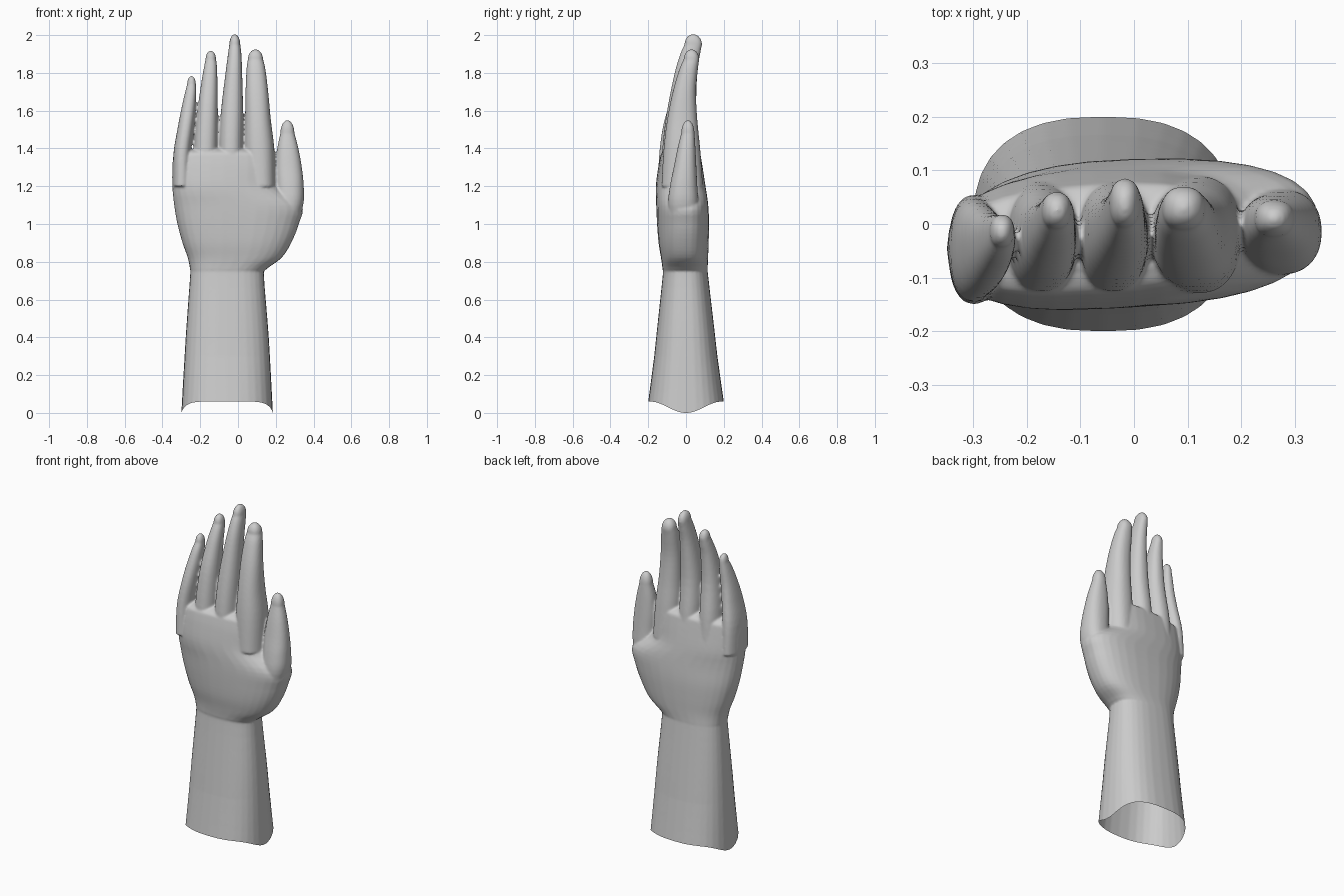
import bpy, bmesh, math

if "Cube" in bpy.data.objects:
    bpy.data.objects.remove(bpy.data.objects["Cube"])

N = 32  # points around each section


def spline(a, b, c, d, t):
    return 0.5 * (2*b + (c - a)*t + (2*a - 5*b + 4*c - d)*t*t + (3*b - a - 3*c + d)*t**3)


def loft(bm, stations, tip_z, power=2.3, tilt=0.0):
    """Closed loft through sections (z, x0, x1, y0, y1), ending in a rounded tip."""
    rows = []
    last = len(stations) - 1
    for i in range(last):
        ctrl = [stations[max(0, min(last, i + k))] for k in (-1, 0, 1, 2)]
        for s in range(4):
            rows.append([spline(*v, s / 4) for v in zip(*ctrl)])
    z, x0, x1, y0, y1 = stations[-1]
    for k in range(8):
        a = k / 8 * math.pi / 2
        cx, cy, f = (x0 + x1) / 2, (y0 + y1) / 2, math.cos(a)
        rows.append([z + (tip_z - z) * math.sin(a), cx + (x0 - cx)*f, cx + (x1 - cx)*f,
                     cy + (y0 - cy)*f, cy + (y1 - cy)*f])
    rings = []
    for z, x0, x1, y0, y1 in rows:
        ring = []
        for k in range(N):
            a = 2 * math.pi * k / N
            c, s = math.cos(a), math.sin(a)
            x = (x0 + x1)/2 + (x1 - x0)/2 * math.copysign(abs(c)**(2/power), c)
            y = (y0 + y1)/2 + (y1 - y0)/2 * math.copysign(abs(s)**(2/power), s)
            lean = tilt * min(1, max(0, (z - 0.75) / 0.4))
            ring.append(bm.verts.new((x, y + lean * x, z)))
        rings.append(ring)
    for r, q in zip(rings, rings[1:]):
        for k in range(N):
            bm.faces.new((r[k], r[(k+1) % N], q[(k+1) % N], q[k]))
    bm.faces.new(rings[0][::-1])
    tip = bm.verts.new((sum(rows[-1][1:3])/2, sum(rows[-1][3:5])/2, tip_z))
    for k in range(N):
        bm.faces.new((rings[-1][k], rings[-1][(k+1) % N], tip))


bm = bmesh.new()

# forearm, wrist and palm
loft(bm, [(-.1, -.305, .19, -.213, .213), (0, -.30, .185, -.2, .2),
          (.4, -.277, .163, -.158, .155), (.72, -.254, .138, -.124, .118),
          (.76, -.254, .150, -.124, .115), (.82, -.266, .230, -.132, .117),
          (.9, -.294, .282, -.145, .120), (1.0, -.321, .322, -.152, .121),
          (1.1, -.338, .338, -.155, .115), (1.2, -.348, .21, -.153, .105),
          (1.3, -.348, .20, -.140, .090), (1.36, -.343, .195, -.128, .08)],
     1.405, 2.5, 0.06)

# thumb
loft(bm, [(.95, .17, .30, -.08, .06), (1.1, .195, .345, -.095, .065),
          (1.2, .199, .348, -.085, .06), (1.3, .199, .338, -.065, .055),
          (1.4, .208, .320, -.045, .05), (1.48, .224, .299, -.025, .045)], 1.55)

# index finger
loft(bm, [(1.2, .04, .200, -.13, .09), (1.4, .032, .192, -.118, .075),
          (1.55, .037, .174, -.10, .06), (1.7, .040, .160, -.07, .053),
          (1.82, .045, .145, -.035, .063), (1.87, .052, .133, -.012, .07)], 1.925)

# middle finger
loft(bm, [(1.2, -.10, .03, -.13, .09), (1.4, -.103, .028, -.125, .075),
          (1.6, -.090, .027, -.10, .055), (1.8, -.066, .022, -.06, .06),
          (1.9, -.053, .018, -.03, .075), (1.95, -.046, .012, -.008, .085)], 2.005)

# ring finger
loft(bm, [(1.2, -.235, -.11, -.13, .085), (1.4, -.235, -.106, -.125, .07),
          (1.6, -.215, -.107, -.10, .045), (1.75, -.194, -.109, -.06, .045),
          (1.83, -.180, -.111, -.03, .055), (1.87, -.172, -.116, -.01, .06)], 1.918)

# little finger
loft(bm, [(1.2, -.346, -.25, -.15, .055), (1.37, -.342, -.249, -.142, .045),
          (1.5, -.321, -.236, -.125, .028), (1.6, -.302, -.226, -.10, .018),
          (1.69, -.282, -.221, -.07, .018), (1.74, -.269, -.223, -.045, .018)], 1.785)

mesh = bpy.data.meshes.new("hand")
bmesh.ops.recalc_face_normals(bm, faces=bm.faces)
bm.to_mesh(mesh)
bm.free()
hand = bpy.data.objects.new("hand", mesh)
bpy.context.collection.objects.link(hand)
bpy.context.view_layer.objects.active = hand
hand.select_set(True)

# fuse the parts into one smooth skin
fuse = hand.modifiers.new("fuse", 'REMESH')
fuse.mode = 'VOXEL'
fuse.voxel_size = 0.0065
soften = hand.modifiers.new("soften", 'SMOOTH')
soften.iterations = 5
for name in ("fuse", "soften"):
    bpy.ops.object.modifier_apply(modifier=name)

# open, wavy cuff: front and back raised, sides low
bm = bmesh.new()
bm.from_mesh(hand.data)
bmesh.ops.bisect_plane(bm, geom=bm.verts[:] + bm.edges[:] + bm.faces[:],
                       plane_co=(0, 0, 0), plane_no=(0, 0, 1), clear_inner=True)
for v in bm.verts:
    if v.co.z < 0.3:
        wave = 0.03 * (1 - math.cos(math.pi * min(1, abs(v.co.y) / 0.19)))
        v.co.z += wave * (1 - v.co.z / 0.3)
bm.to_mesh(hand.data)
bm.free()
bpy.ops.object.shade_smooth()
